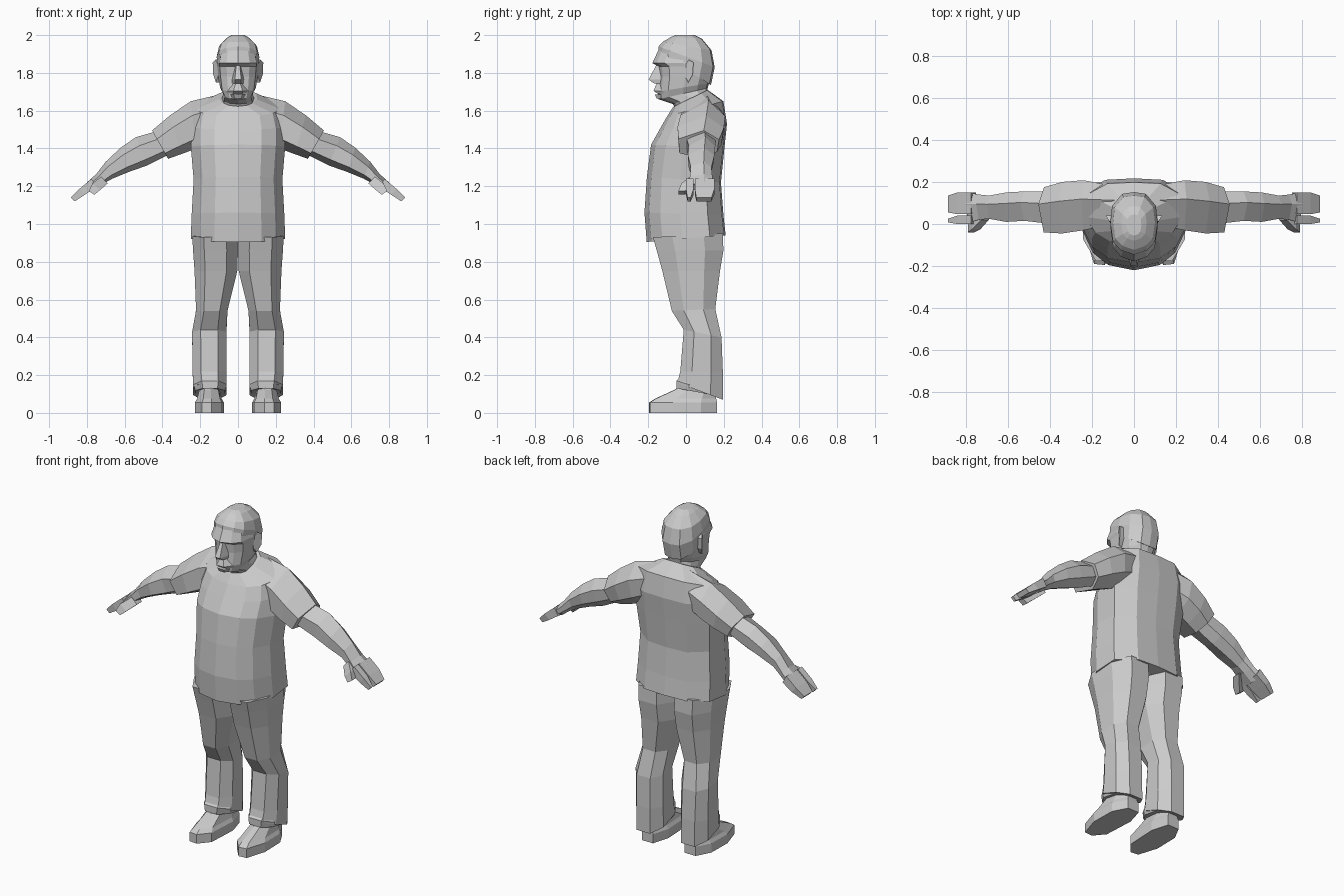
import bpy, bmesh
from mathutils import Vector as V


def loft(name, rings, mirror=False):
    """Skin a list of equal-length point rings and cap both ends."""
    bm = bmesh.new()
    vs = [[bm.verts.new(p) for p in r] for r in rings]
    n = len(vs[0])
    for a, b in zip(vs, vs[1:]):
        for i in range(n):
            j = (i + 1) % n
            bm.faces.new((a[i], a[j], b[j], b[i]))
    bm.faces.new(vs[0])
    bm.faces.new(vs[-1])
    bmesh.ops.recalc_face_normals(bm, faces=bm.faces)
    me = bpy.data.meshes.new(name)
    bm.to_mesh(me)
    bm.free()
    ob = bpy.data.objects.new(name, me)
    bpy.context.collection.objects.link(ob)
    if mirror:
        ob.modifiers.new("mirror", 'MIRROR')
    return ob


BODY = [(0, 0), (.5, .06), (.8, .2), (1, .45), (.98, .8), (.55, .98), (0, 1)]
HEAD = [(0, 0), (.55, .07), (.88, .2), (1, .5), (.92, .78), (.5, .97), (0, 1)]


def section(shape, zf, zb, w, yf, yb):
    """Symmetric ring; height runs from zf at the front to zb at the back."""
    right = [V((u * w, yf + t * (yb - yf), zf + t * (zb - zf))) for u, t in shape]
    left = [V((-p.x, p.y, p.z)) for p in reversed(right[1:-1])]
    return right + left


OCT = [(1, .45), (.5, 1), (-.5, 1), (-1, .45), (-1, -.45), (-.5, -1), (.5, -1), (1, -.45)]
HEX = [(1, .25), (.35, 1), (-.5, .9), (-1, .2), (-.6, -.95), (.4, -1)]
BOX = [(1, 1), (-1, 1), (-1, -1), (1, -1)]


def arm_ring(shape, xt, zt, xb, zb, yf, yb):
    """Limb ring given by its top point, bottom point and y range."""
    c = V(((xt + xb) / 2, (yf + yb) / 2, (zt + zb) / 2))
    u = V(((xt - xb) / 2, 0, (zt - zb) / 2))
    v = V((0, (yb - yf) / 2, 0))
    return [c + u * a + v * b for a, b in shape]


def leg_ring(zf, zb, xi, xo, yf, yb):
    c = V(((xi + xo) / 2, (yf + yb) / 2, (zf + zb) / 2))
    u = V(((xo - xi) / 2, 0, 0))
    v = V((0, (yb - yf) / 2, (zb - zf) / 2))
    return [c + u * a + v * b for a, b in OCT]


# Shirt body
loft("shirt", [section(BODY, *r) for r in [
    (.905, .94, .25, -.208, .21), (1.06, 1.05, .245, -.22, .198),
    (1.25, 1.22, .235, -.207, .185), (1.42, 1.4, .25, -.185, .203),
    (1.50, 1.53, .25, -.14, .217), (1.57, 1.65, .23, -.1, .198),
    (1.62, 1.71, .1, -.068, .115)]])

# Sleeves
loft("sleeve", [arm_ring(HEX, *r) for r in [
    (.08, 1.69, .12, 1.45, .0, .18), (.25, 1.65, .22, 1.40, -.03, .208),
    (.36, 1.575, .3, 1.37, -.045, .2), (.455, 1.495, .37, 1.345, -.04, .175)]], True)

# Bare arms down to the palm
loft("arm", [arm_ring(HEX, *r) for r in [
    (.40, 1.5, .36, 1.37, .0, .155), (.54, 1.46, .48, 1.31, .015, .155),
    (.62, 1.405, .58, 1.275, .01, .15), (.70, 1.33, .665, 1.24, .025, .135),
    (.75, 1.265, .71, 1.215, .02, .14), (.80, 1.22, .765, 1.175, .005, .15)]], True)

# Fingers and thumb
for name, yf, yb in [("index_finger", .0, .04), ("fingers", .047, .15)]:
    loft(name, [arm_ring(BOX, *r) for r in [
        (.775, 1.24, .75, 1.195, yf, yb), (.84, 1.185, .81, 1.155, yf, yb),
        (.885, 1.14, .865, 1.12, yf + .008, yb - .015)]], True)
loft("thumb", [arm_ring(BOX, *r) for r in [
    (.725, 1.25, .69, 1.215, .02, .07), (.77, 1.215, .73, 1.18, -.025, .025),
    (.79, 1.175, .76, 1.155, -.04, -.005)]], True)

# Trouser legs
loft("trouser_leg", [leg_ring(*r) for r in [
    (.93, .95, .0, .242, -.175, .195), (.86, .86, .0, .238, -.155, .198),
    (.75, .75, .004, .23, -.125, .18), (.54, .55, .055, .222, -.075, .155),
    (.44, .40, .062, .243, -.012, .188), (.22, .22, .06, .24, -.03, .195),
    (.16, .07, .06, .238, -.045, .195)]], True)

# Trouser cuff fold above the shoe
loft("trouser_cuff", [leg_ring(*r) for r in [
    (.20, .12, .07, .225, -.02, .18), (.17, .10, .06, .235, -.05, .18),
    (.13, .09, .07, .225, -.05, .17)]], True)

# Shoes
SOLE = [(.105, .165), (.18, .165), (.225, .08), (.228, -.07), (.19, -.19),
        (.14, -.195), (.085, -.13), (.075, .06)]


def shoe_ring(z, sx, yf, yb):
    return [V((.15 + (x - .15) * sx, yf + (y + .195) / .36 * (yb - yf), z)) for x, y in SOLE]


loft("shoe", [shoe_ring(*r) for r in [
    (0, 1, -.195, .165), (.055, 1, -.195, .165), (.075, .85, -.165, .16),
    (.125, .7, -.055, .15), (.19, .6, .0, .14)]], True)

# Neck, jaw, face and skull
loft("head", [section(HEAD, *r) for r in [
    (1.57, 1.62, .085, -.03, .115), (1.635, 1.70, .085, -.07, .11),
    (1.66, 1.72, .078, -.145, .115), (1.70, 1.745, .095, -.148, .122),
    (1.78, 1.79, .105, -.142, .138), (1.835, 1.835, .11, -.148, .143),
    (1.852, 1.855, .112, -.178, .143), (1.945, 1.93, .09, -.135, .115),
    (1.98, 1.975, .055, -.08, .065), (1.99, 1.99, .03, -.05, .03)]])

# Hair cap
loft("hair", [section(HEAD, *r) for r in [
    (1.92, 1.735, .108, -.147, .132), (1.94, 1.83, .113, -.145, .152),
    (1.965, 1.92, .1, -.122, .135), (1.99, 1.98, .06, -.08, .085),
    (2.0, 2.0, .035, -.055, .045)]])

# Nose and moustache
loft("nose", [[V((x * w, y, z)) for x, y in [(1, -.12), (.5, yf), (-.5, yf), (-1, -.12)]]
              for z, w, yf in [(1.84, .018, -.158), (1.765, .034, -.198), (1.745, .034, -.17)]])
loft("moustache", [[V((x * w, y, z)) for x, y in [(1, -.12), (.4, yf), (-.4, yf), (-1, -.12)]]
                   for z, w, yf in [(1.745, .03, -.155), (1.705, .06, -.172), (1.69, .06, -.15)]])
loft("lower_lip", [[V((x * w, y, z)) for x, y in [(1, -.12), (.5, yf), (-.5, yf), (-1, -.12)]]
                   for z, w, yf in [(1.685, .045, -.165), (1.665, .035, -.155)]])

# Ears
EAR = [(-.005, 1.84), (.015, 1.87), (.04, 1.855), (.035, 1.79), (.012, 1.75), (-.005, 1.78)]
loft("ear", [[V((x + k * (y + .005), y, z)) for y, z in EAR]
             for x, k in [(.09, 0), (.107, .6)]], True)
